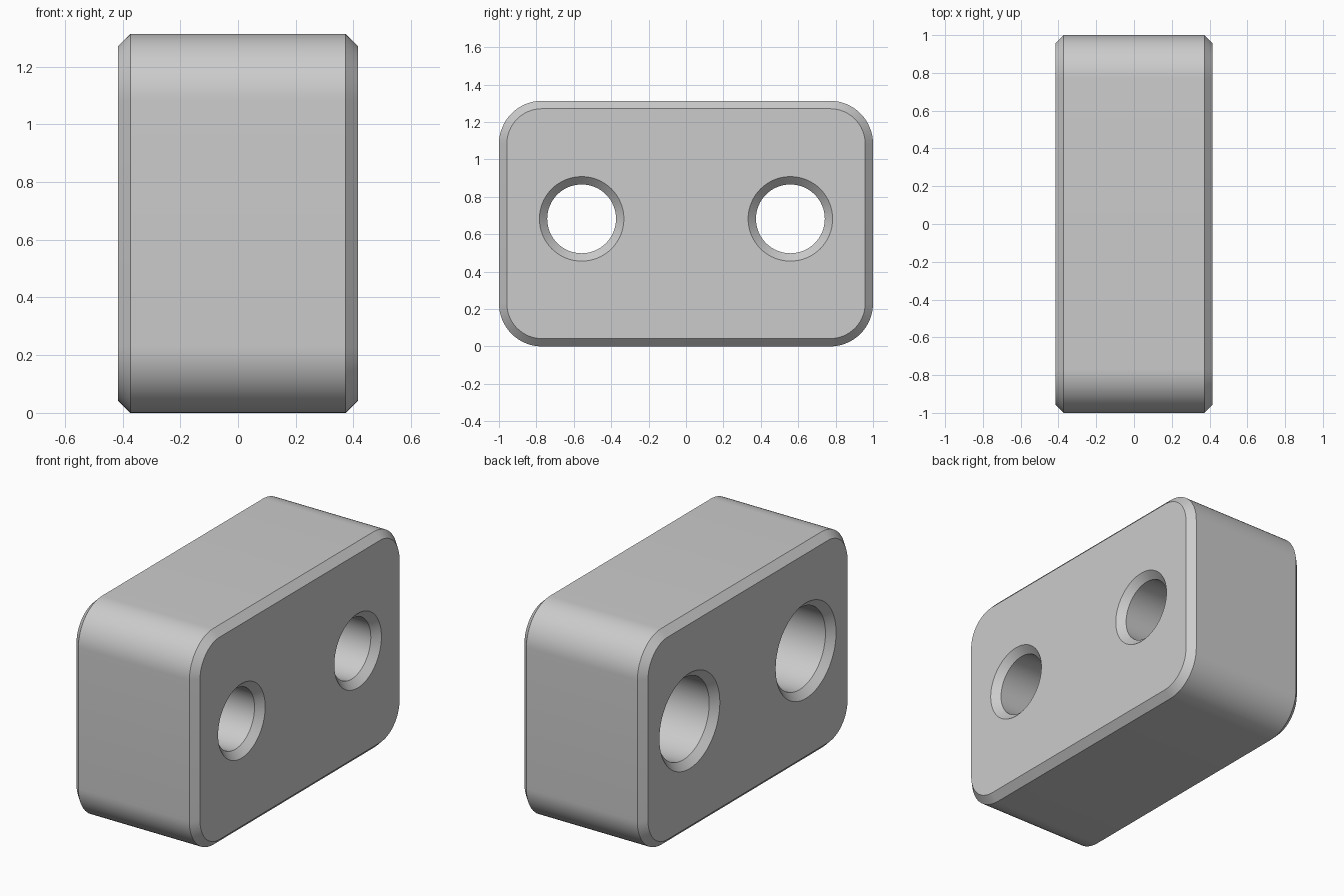
import bpy, bmesh, math

if "Cube" in bpy.data.objects:
    bpy.data.objects.remove(bpy.data.objects["Cube"])

HALF_X, HALF_Y, HEIGHT = 0.415, 1.0, 1.313
CHAMFER, CORNER = 0.042, 0.23
HOLE_Y, HOLE_Z = 0.558, 0.682

grey = bpy.data.materials.new("light grey")
grey.use_nodes = True
grey.diffuse_color = (0.6, 0.6, 0.6, 1)
grey.node_tree.nodes["Principled BSDF"].inputs["Base Color"].default_value = grey.diffuse_color


def loft(name, loops):
    """Join equal-length point loops into a closed solid."""
    bm = bmesh.new()
    rings = [[bm.verts.new(p) for p in loop] for loop in loops]
    for a, b in zip(rings, rings[1:]):
        for i in range(len(a)):
            j = (i + 1) % len(a)
            bm.faces.new((a[i], a[j], b[j], b[i]))
    bm.faces.new(rings[0])
    bm.faces.new(rings[-1])
    bmesh.ops.recalc_face_normals(bm, faces=bm.faces)
    mesh = bpy.data.meshes.new(name)
    bm.to_mesh(mesh)
    bm.free()
    mesh.materials.append(grey)
    obj = bpy.data.objects.new(name, mesh)
    bpy.context.collection.objects.link(obj)
    return obj


def rounded_rect(x, inset, steps=16):
    pts = []
    r = CORNER - inset
    for k, (sy, sz) in enumerate([(1, 1), (-1, 1), (-1, -1), (1, -1)]):
        cy = sy * (HALF_Y - CORNER)
        cz = HEIGHT / 2 + sz * (HEIGHT / 2 - CORNER)
        for i in range(steps + 1):
            a = math.pi / 2 * (k + i / steps)
            pts.append((x, cy + r * math.cos(a), cz + r * math.sin(a)))
    return pts


def circle(x, r, y, sides=64):
    angles = [2 * math.pi * i / sides for i in range(sides)]
    return [(x, y + r * math.cos(a), HOLE_Z + r * math.sin(a)) for a in angles]


# Block with chamfered side edges
edge = HALF_X - CHAMFER
block = loft("block", [rounded_rect(-HALF_X, CHAMFER), rounded_rect(-edge, 0),
                       rounded_rect(edge, 0), rounded_rect(HALF_X, CHAMFER)])

# Stepped bores: wide on one side, narrow on the other, chamfered at both mouths
WIDE, NARROW, STEP, OVER = 0.248, 0.184, 0.03, 0.04
bore = [(-HALF_X - OVER, WIDE + CHAMFER + OVER), (-edge, WIDE), (STEP, WIDE),
        (STEP, NARROW), (edge, NARROW), (HALF_X + OVER, NARROW + CHAMFER + OVER)]
bpy.context.view_layer.objects.active = block
for side in (-1, 1):
    cutter = loft("bore_cutter", [circle(x, r, side * HOLE_Y) for x, r in bore])
    cutter.hide_render = True
    mod = block.modifiers.new("bore", 'BOOLEAN')
    mod.operation = 'DIFFERENCE'
    mod.solver = 'EXACT'
    mod.object = cutter
    bpy.ops.object.modifier_apply(modifier=mod.name)
    bpy.data.objects.remove(cutter)

# Smooth rounds, sharp chamfer edges
bpy.ops.object.select_all(action='DESELECT')
block.select_set(True)
bpy.ops.object.shade_smooth_by_angle(angle=math.radians(30))
